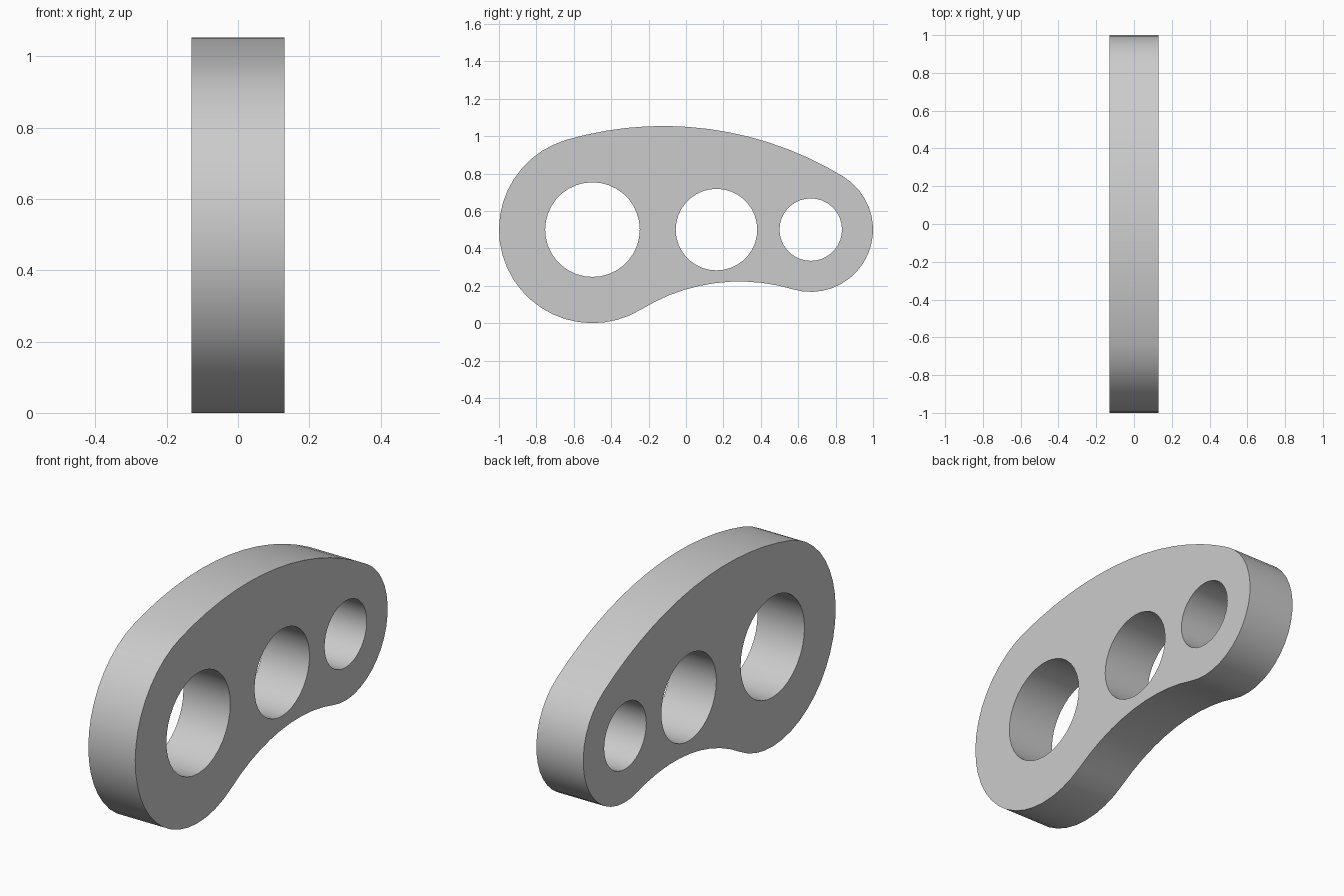
import bpy, bmesh
from math import atan2, sqrt, cos, sin, pi

if "Cube" in bpy.data.objects:
    bpy.data.objects.remove(bpy.data.objects["Cube"])

HALF = 0.13
CZ = 0.503
BIG, SMALL = (-0.5, CZ, 0.5), (0.667, CZ, 0.333)      # end lobes: y, z, radius
HOLES = [(-0.5, CZ, 0.253), (0.163, CZ, 0.218), (0.667, CZ, 0.167)]


def blend_centre(radius, sign):
    """Centre of an arc below both lobes; sign -1 wraps them, +1 touches outside."""
    r1, r2 = radius + sign * BIG[2], radius + sign * SMALL[2]
    d = SMALL[0] - BIG[0]
    a = (d * d + r1 * r1 - r2 * r2) / (2 * d)
    return BIG[0] + a, CZ - sqrt(r1 * r1 - a * a), radius


def angle(a, b):
    return atan2(b[1] - a[1], b[0] - a[0])


def arc(c, start, end, n):
    """n points along an arc, leaving out the last one."""
    return [(c[0] + c[2] * cos(start + (end - start) * i / n),
             c[1] + c[2] * sin(start + (end - start) * i / n)) for i in range(n)]


# Outline: two lobes joined by a convex top arc and a concave bottom arc
top, low = blend_centre(1.85, -1), blend_centre(1.0, 1)
outline = (arc(BIG, angle(top, BIG), angle(BIG, low) + 2 * pi, 24)
           + arc(low, angle(low, BIG), angle(low, SMALL), 10)
           + arc(SMALL, angle(SMALL, low), angle(top, SMALL), 18)
           + arc(top, angle(top, SMALL), angle(top, BIG), 14))
loops = [outline] + [arc(h, 0, 2 * pi, 36) for h in HOLES]

# Fill the profile with its holes, then extrude it across x
bm = bmesh.new()
for pts in loops:
    vs = [bm.verts.new((-HALF, y, z)) for y, z in pts]
    for i, v in enumerate(vs):
        bm.edges.new((v, vs[i - 1]))
bmesh.ops.triangle_fill(bm, use_beauty=True, use_dissolve=False, edges=bm.edges[:])
ext = bmesh.ops.extrude_face_region(bm, geom=bm.faces[:], use_keep_orig=True)
moved = [g for g in ext["geom"] if isinstance(g, bmesh.types.BMVert)]
bmesh.ops.translate(bm, verts=moved, vec=(2 * HALF, 0, 0))
bmesh.ops.recalc_face_normals(bm, faces=bm.faces[:])

# Rest the plate exactly on the ground
lowest = min(v.co.z for v in bm.verts)
bmesh.ops.translate(bm, verts=bm.verts[:], vec=(0, 0, -lowest))

mesh = bpy.data.meshes.new("link_plate")
bm.to_mesh(mesh)
bm.free()
plate = bpy.data.objects.new("link_plate", mesh)
bpy.context.collection.objects.link(plate)
bpy.context.view_layer.objects.active = plate
plate.select_set(True)
bpy.ops.object.shade_smooth_by_angle(angle=pi / 6)
